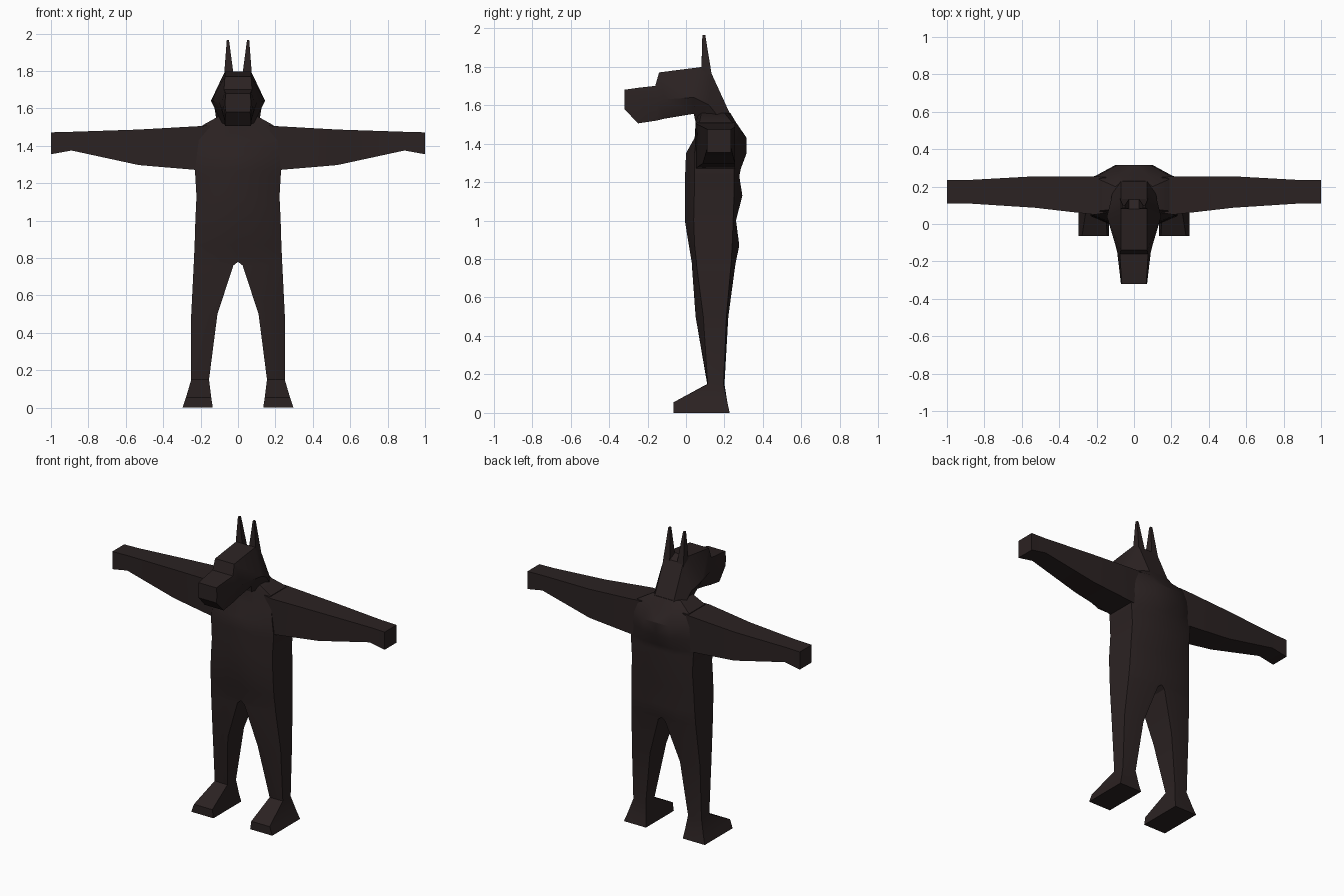
import bpy, bmesh, math

fur = bpy.data.materials.new("dark brown fur")
fur.diffuse_color = (0.024, 0.016, 0.016, 1)


def loft(name, rings, sides=(1, -1)):
    """Skin closed rings of points, mirrored in x and welded into one object."""
    bm = bmesh.new()
    for s in sides:
        rows = [[bm.verts.new((s * x, y, z)) for x, y, z in r] for r in rings]
        n = len(rows[0])
        faces = [rows[0], rows[-1]]
        for a, b in zip(rows, rows[1:]):
            faces += [[a[i], a[(i + 1) % n], b[(i + 1) % n], b[i]] for i in range(n)]
        for f in faces:
            if any(abs(v.co.x) > 1e-4 for v in f):   # no walls inside the centre plane
                bm.faces.new(f)
    bmesh.ops.remove_doubles(bm, verts=bm.verts, dist=1e-4)
    bmesh.ops.recalc_face_normals(bm, faces=bm.faces)
    me = bpy.data.meshes.new(name)
    bm.to_mesh(me)
    bm.free()
    me.materials.append(fur)
    ob = bpy.data.objects.new(name, me)
    bpy.context.collection.objects.link(ob)
    bpy.ops.object.select_all(action='DESELECT')
    ob.select_set(True)
    bpy.context.view_layer.objects.active = ob
    bpy.ops.object.shade_smooth_by_angle(angle=math.radians(30))
    return ob


# Torso, legs and feet: z, inner x, middle x, outer x, front y, side front y, side back y, back y
body = [
    (1.56, 0, .06, .10, .06, .08, .20, .23),
    (1.51, 0, .08, .19, .05, .07, .24, .26),
    (1.43, 0, .09, .21, .045, .05, .25, .315),
    (1.35, 0, .10, .22, 0, .045, .25, .315),
    (1.27, 0, .11, .23, -.003, .045, .25, .285),
    (1.23, 0, .11, .228, -.005, .045, .25, .277),
    (1.13, 0, .11, .222, -.006, .043, .25, .293),
    (1.00, 0, .12, .228, -.006, .04, .245, .26),
    (.87, 0, .12, .232, .015, .045, .24, .277),
    (.78, 0, .13, .236, .03, .055, .235, .258),
    (.76, .025, .13, .237, .031, .056, .233, .255),
    (.50, .11, .175, .25, .05, .09, .21, .22),
    (.15, .155, .20, .25, .11, .113, .195, .20),
    (.055, .143, .21, .278, -.065, -.065, .215, .215),
    (0, .135, .215, .297, -.065, -.065, .227, .227),
]
loft("body_and_legs", [[(i, f, z), (m, f, z), (o, sf, z), (o, sb, z), (m, b, z), (i, b, z)]
                       for z, i, m, o, f, sf, sb, b in body])

# Arms: x, front y, back y, bottom z, top z
arm = [(.15, .06, .25, 1.28, 1.51), (.21, .05, .255, 1.27, 1.505), (.53, .087, .255, 1.297, 1.487),
       (.89, .11, .235, 1.375, 1.475), (1.0, .11, .235, 1.355, 1.472)]
for side, s in (("right", 1), ("left", -1)):
    loft(side + "_arm", [[(x, f, b0), (x, b, b0), (x, b, t), (x, f, t)]
                         for x, f, b, b0, t in arm], (s,))

# Head and muzzle: (x, y, z) of the top, cheek and jaw corners of each section
head = [
    ((.065, -.32, 1.68), (.07, -.32, 1.63), (.065, -.32, 1.58)),
    ((.07, -.25, 1.69), (.078, -.25, 1.62), (.07, -.25, 1.505)),
    ((.075, -.16, 1.70), (.09, -.15, 1.62), (.07, -.15, 1.52)),
    ((.07, -.14, 1.77), (.10, -.11, 1.63), (.07, -.11, 1.53)),
    ((.07, .08, 1.798), (.145, .04, 1.64), (.07, .04, 1.555)),
    ((.07, .13, 1.77), (.125, .12, 1.60), (.06, .06, 1.47)),
    ((.07, .24, 1.53), (.11, .20, 1.50), (.06, .15, 1.46)),
]
loft("head", [[(0, t[1], t[2]), t, c, j, (0, j[1], j[2])] for t, c, j in head])

# Ears: tapered spikes from the back of the skull
for side, s in (("right", 1), ("left", -1)):
    loft(side + "_ear", [
        [(.025, .08, 1.79), (.075, .08, 1.77), (.075, .135, 1.75), (.025, .135, 1.75)],
        [(.048, .085, 1.965), (.06, .085, 1.965), (.06, .10, 1.965), (.048, .10, 1.965)]], (s,))
